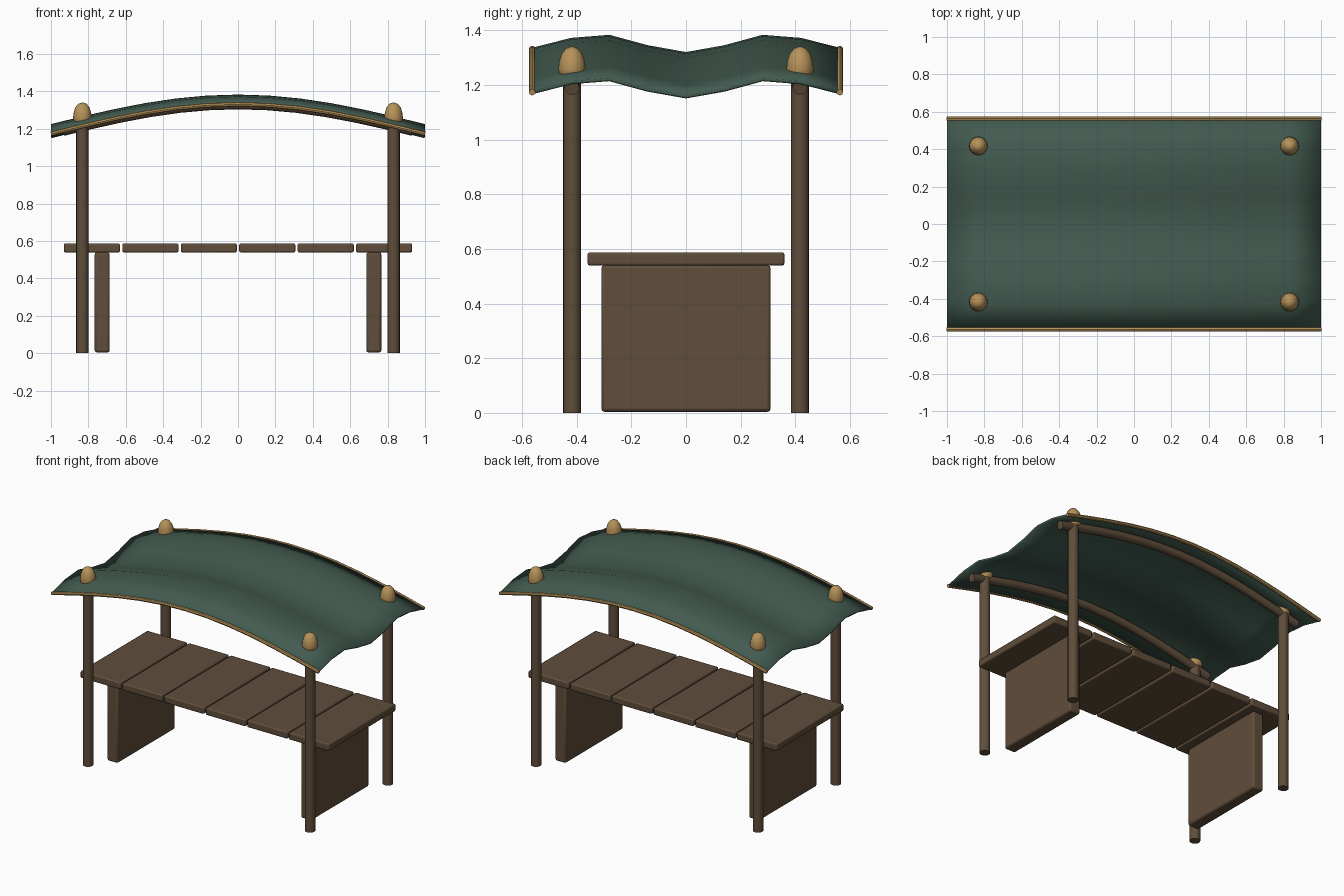
import bpy, bmesh, math
from mathutils import Vector

if "Cube" in bpy.data.objects:
    bpy.data.objects.remove(bpy.data.objects["Cube"])


def material(name, rgb):
    m = bpy.data.materials.new(name)
    m.diffuse_color = (*rgb, 1)
    m.use_nodes = True
    m.node_tree.nodes["Principled BSDF"].inputs["Base Color"].default_value = m.diffuse_color
    return m


WOOD = material("wood", (0.115, 0.075, 0.043))
CLOTH = material("cloth", (0.055, 0.105, 0.08))
GOLD = material("gold", (0.47, 0.29, 0.10))


def finish(bm, name, mat, smooth=True):
    bmesh.ops.recalc_face_normals(bm, faces=bm.faces)
    me = bpy.data.meshes.new(name)
    bm.to_mesh(me)
    bm.free()
    me.materials.append(mat)
    ob = bpy.data.objects.new(name, me)
    bpy.context.collection.objects.link(ob)
    if smooth:
        bpy.context.view_layer.objects.active = ob
        ob.select_set(True)
        bpy.ops.object.shade_smooth_by_angle(angle=math.radians(40))
        ob.select_set(False)
    return ob


def box(name, centre, size, bevel):
    bm = bmesh.new()
    bmesh.ops.create_cube(bm, size=1)
    bmesh.ops.scale(bm, vec=size, verts=bm.verts)
    bmesh.ops.translate(bm, vec=centre, verts=bm.verts)
    ob = finish(bm, name, WOOD)
    mod = ob.modifiers.new("bevel", 'BEVEL')
    mod.width, mod.segments = bevel, 2


def tube(name, points, radius, mat, sides=12):
    # Sweep in the xz plane (or straight up) with capped ends
    bm = bmesh.new()
    rings = []
    for i, p in enumerate(points):
        t = (points[min(i + 1, len(points) - 1)] - points[max(i - 1, 0)]).normalized()
        u = Vector((0, 1, 0))
        v = t.cross(u)
        rings.append([bm.verts.new(p + radius * (math.cos(a) * u + math.sin(a) * v))
                      for a in (2 * math.pi * k / sides for k in range(sides))])
    for a, b in zip(rings, rings[1:]):
        for k in range(sides):
            n = (k + 1) % sides
            bm.faces.new((a[k], a[n], b[n], b[k]))
    bm.faces.new(rings[0])
    bm.faces.new(rings[-1])
    finish(bm, name, mat)


def lathe(name, x, y, profile, mat, steps=16):
    bm = bmesh.new()
    vs = [bm.verts.new((r, 0, z)) for r, z in profile]
    es = [bm.edges.new(p) for p in zip(vs, vs[1:])]
    bmesh.ops.spin(bm, geom=vs + es, cent=(0, 0, 0), axis=(0, 0, 1),
                   angle=2 * math.pi, steps=steps)
    bmesh.ops.remove_doubles(bm, verts=bm.verts, dist=1e-4)
    bmesh.ops.translate(bm, vec=(x, y, 0), verts=bm.verts)
    finish(bm, name, mat)


def arch(x):
    # Drop of the roof away from its middle
    return -0.158 * (1 - math.cos(x * math.pi / 2))


# Table top planks
for i in range(6):
    box(f"plank_{i + 1}", (-0.781 + 0.3125 * i, 0, 0.563), (0.30, 0.72, 0.048), 0.008)

# Panel legs
for sx, side in ((-1, "left"), (1, "right")):
    box(f"{side}_panel_leg", (sx * 0.726, 0, 0.272), (0.08, 0.62, 0.536), 0.012)

# Posts and their caps
EGG = [(0, 1.212), (0.03, 1.215), (0.046, 1.235), (0.05, 1.258), (0.047, 1.285),
       (0.038, 1.314), (0.022, 1.334), (0, 1.341)]
for sx, a in ((-1, "left"), (1, "right")):
    for sy, b in ((-1, "front"), (1, "back")):
        x, y = sx * 0.832, sy * 0.417
        tube(f"{b}_{a}_post", [Vector((x, y, 0)), Vector((x, y, 1.24))], 0.033, WOOD, 16)
        lathe(f"{b}_{a}_post_cap", x, y, EGG, GOLD)

# Curved roof beams and hem trims
for sy, b in ((-1, "front"), (1, "back")):
    xs = [-0.935 + 1.87 * i / 12 for i in range(13)]
    tube(f"{b}_roof_beam", [Vector((x, sy * 0.417, 1.331 + arch(x))) for x in xs], 0.027, WOOD)
    xs = [-1 + i / 6 for i in range(13)]
    tube(f"{b}_hem_trim", [Vector((x, sy * 0.563, 1.331 + arch(x))) for x in xs], 0.012, GOLD, 8)

# Draped canopy: sagging section swept along the arch
half = [(0, 1.32), (0.14, 1.345), (0.28, 1.383), (0.42, 1.372), (0.562, 1.336)]
section = [(-y, z) for y, z in half[:0:-1]] + half
bm = bmesh.new()
rows = [[bm.verts.new((-1 + i / 6, y, z + arch(-1 + i / 6))) for y, z in section]
        for i in range(13)]
for a, b in zip(rows, rows[1:]):
    for k in range(len(section) - 1):
        bm.faces.new((a[k], b[k], b[k + 1], a[k + 1]))
for f in bm.faces:
    f.normal_update()
canopy = finish(bm, "canopy", CLOTH)
mod = canopy.modifiers.new("thickness", 'SOLIDIFY')
mod.thickness = 0.012
up = canopy.data.polygons[0].normal.z > 0
mod.offset = -1 if up else 1
